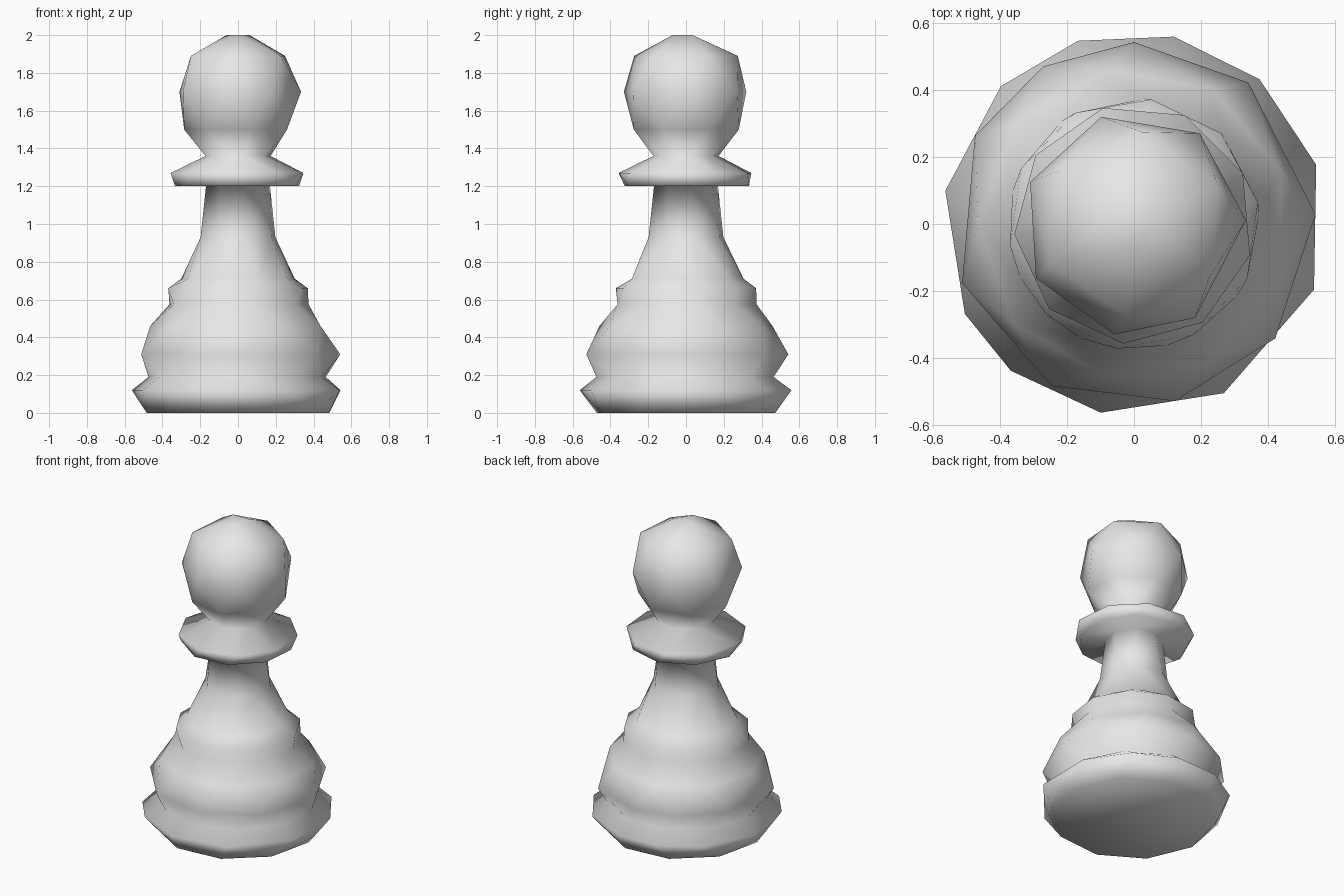
import bpy
import bmesh
from math import cos, sin, radians

cube = bpy.data.objects.get("Cube")
if cube:
    bpy.data.objects.remove(cube)

# One plain grey
grey = bpy.data.materials.new("plain_grey")
grey.use_nodes = True
colour = (0.8, 0.8, 0.8, 1)
grey.diffuse_color = colour
grey.node_tree.nodes["Principled BSDF"].inputs["Base Color"].default_value = colour


def even(count, phase):
    """Evenly spaced angles in degrees, starting at phase."""
    return [phase + 360 * i / count for i in range(count)]


def stitch(bm, low, low_angles, high, high_angles):
    """Fill the band between two rings that may have different side counts."""
    a, b = len(low), len(high)
    next_low = low_angles[1:] + [low_angles[0] + 360, 999]
    next_high = high_angles[1:] + [high_angles[0] + 360, 999]
    i = j = 0
    while i < a or j < b:
        here_low, here_high = low[i % a], high[j % b]
        mid_low = (next_low[i] + (low_angles + [low_angles[0] + 360])[i]) / 2
        mid_high = (next_high[j] + (high_angles + [high_angles[0] + 360])[j]) / 2
        if j == b or (i < a and mid_low <= mid_high):
            i += 1
            bm.faces.new((here_low, low[i % a], here_high))
        else:
            j += 1
            bm.faces.new((here_low, high[(j) % b], here_high))


def turned_body(name, rings):
    """Low-poly turned shape from (height, radius, angles) rings."""
    bm = bmesh.new()
    previous = None
    first = None
    for z, r, angles in rings:
        verts = [bm.verts.new((r * cos(radians(t)), r * sin(radians(t)), z))
                 for t in angles]
        if previous:
            stitch(bm, *previous, verts, angles)
        first = first or verts
        previous = (verts, angles)
    bm.faces.new(first[::-1])
    bm.faces.new(previous[0])
    bmesh.ops.recalc_face_normals(bm, faces=bm.faces)
    for face in bm.faces:
        face.smooth = True
    mesh = bpy.data.meshes.new(name)
    bm.to_mesh(mesh)
    bm.free()
    mesh.materials.append(grey)
    obj = bpy.data.objects.new(name, mesh)
    bpy.context.collection.objects.link(obj)
    return obj


# Uneven corner directions of the two widest rings and the head
foot = [18, 49, 78, 107, 134, 170, 208, 230, 260, 298, 340]
belly = [3, 51, 90, 120, 151, 199, 243, 283, 321]
crown = [2, 54, 107, 158, 209, 260, 303]

turned_body("pawn", [
    # foot
    (0.0, 0.485, even(10, 5)),
    (0.12, 0.571, foot),
    (0.19, 0.475, even(11, 12)),
    # belly
    (0.31, 0.542, belly),
    (0.46, 0.465, even(9, 20)),
    (0.575, 0.375, even(9, 5)),
    # band
    (0.66, 0.375, even(10, 10)),
    (0.71, 0.305, even(9, 10)),
    # neck
    (0.93, 0.205, even(8, 15)),
    (1.2, 0.172, even(8, 10)),
    # collar
    (1.2, 0.335, even(9, 15)),
    (1.27, 0.358, even(9, 25)),
    (1.36, 0.175, even(8, 10)),
    # head
    (1.5, 0.285, even(7, 27)),
    (1.7, 0.334, crown),
    (1.89, 0.275, even(6, 25)),
    (2.0, 0.07, even(3, 30)),
])
